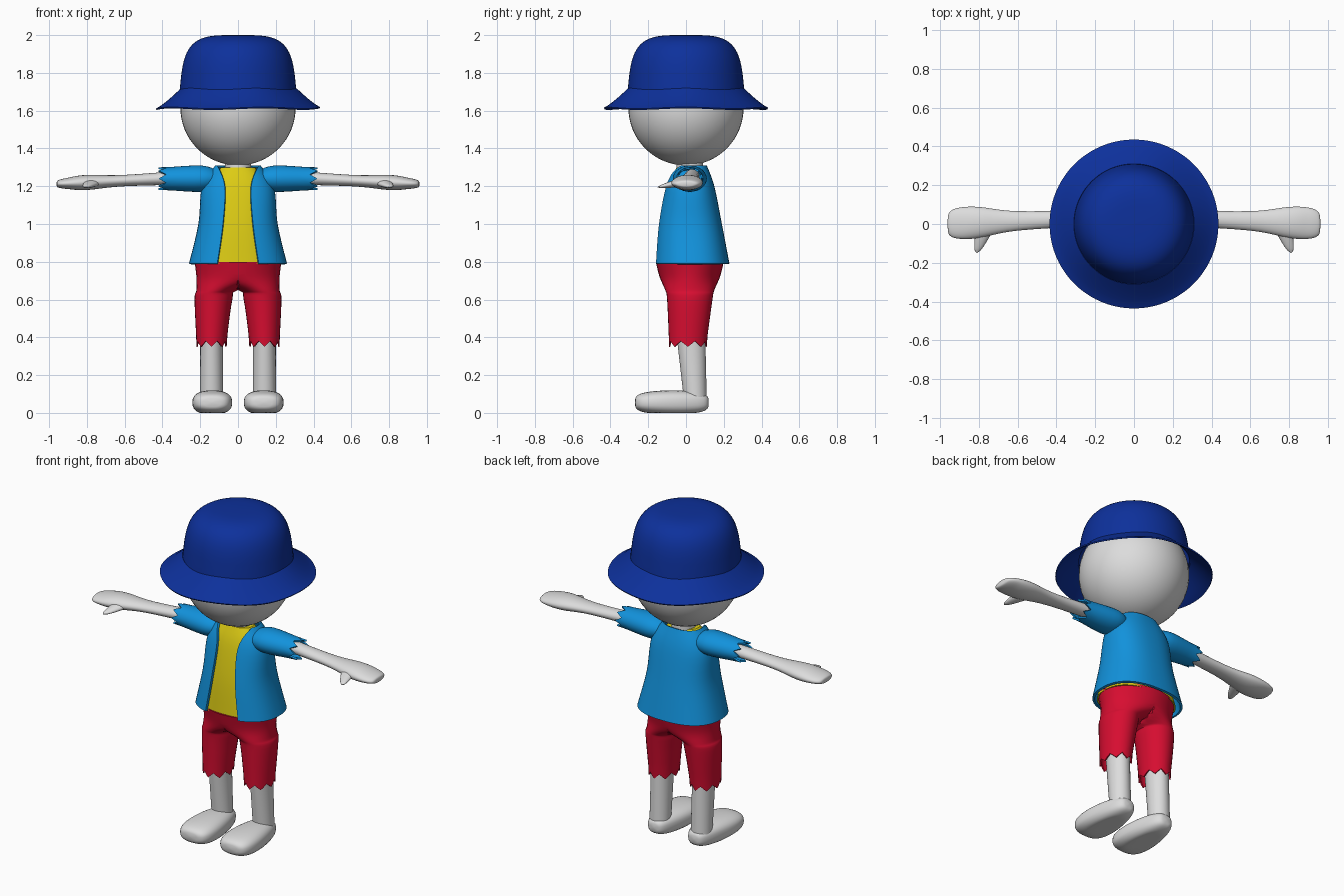
import bpy
import bmesh
import math
from mathutils import Vector

cube = bpy.data.objects.get("Cube")
if cube:
    bpy.data.objects.remove(cube, do_unlink=True)


def material(name, *rgb):
    mat = bpy.data.materials.new(name)
    mat.use_nodes = True
    mat.diffuse_color = (*rgb, 1)
    shader = next(n for n in mat.node_tree.nodes if n.type == 'BSDF_PRINCIPLED')
    shader.inputs["Base Color"].default_value = (*rgb, 1)
    shader.inputs["Roughness"].default_value = .8
    return mat


SKIN = material("pale grey", .72, .72, .72)
NAVY = material("navy blue", .004, .03, .33)
SKY = material("sky blue", .006, .29, .72)
YELLOW = material("yellow", .72, .6, .007)
RED = material("red", .68, .004, .03)


def smooth_path(sections, steps):
    """Hermite interpolation of the section values."""
    points = [Vector(s) for s in sections]
    last = len(points) - 1
    path = []
    for i in range(last):
        start, end = points[i], points[i + 1]
        leave = (end - points[max(i - 1, 0)]) / 2
        arrive = (points[min(i + 2, last)] - start) / 2
        for k in range(steps):
            f = k / steps
            g = 1 - f
            path.append(start * (g * g * (1 + 2 * f)) + leave * (f * g * g)
                        + end * (f * f * (1 + 2 * g)) - arrive * (f * f * g))
    return path + [points[last]]


def signed_power(value, exponent):
    return math.copysign(abs(value) ** exponent, value)


def finish(name, bm, mat, mirror=False, thick=0):
    mesh = bpy.data.meshes.new(name)
    bm.to_mesh(mesh)
    bm.free()
    mesh.materials.append(mat)
    obj = bpy.data.objects.new(name, mesh)
    bpy.context.scene.collection.objects.link(obj)
    if mirror:
        obj.modifiers.new("Mirror", 'MIRROR')
    if thick:
        solid = obj.modifiers.new("Solidify", 'SOLIDIFY')
        solid.thickness = thick
        solid.offset = -1
    bpy.ops.object.select_all(action='DESELECT')
    obj.select_set(True)
    bpy.context.view_layer.objects.active = obj
    bpy.ops.object.convert(target='MESH')
    bpy.ops.object.shade_smooth_by_angle(angle=math.radians(40))


def loft(name, mat, axis, sections, n=32, steps=5, power=2, floor=None,
         ragged_ring=None, ragged=0, bottom=True, top=True, wave=0, **options):
    """Skin rings (position, centre u, centre v, radius u, radius v[, gap])."""
    bm = bmesh.new()
    rings = []
    for t, cu, cv, ru, rv, *gap in smooth_path(sections, steps):
        ru, rv = max(ru, .001), max(rv, .001)
        first = math.asin((gap[0] / ru) ** (power / 2)) if gap else 0
        ring = []
        for j in range(n + len(gap)):
            a = first + 2 * (math.pi - first) * j / n
            co = Vector()
            co[axis] = t + wave * math.sin(5 * a)
            co[(axis + 1) % 3] = cu + ru * signed_power(math.sin(a), 2 / power)
            co[(axis + 2) % 3] = cv - rv * signed_power(math.cos(a), 2 / power)
            if floor is not None:
                co[floor] = max(0, co[floor])
            ring.append(bm.verts.new(co))
        rings.append(ring)
    # Ragged cloth edge
    if ragged:
        for j, v in enumerate(rings[ragged_ring]):
            v.co[axis] += ragged * abs(j % 4 - 2) / 2
    for low, high in zip(rings, rings[1:]):
        for j in range(n):
            k = (j + 1) % len(low)
            bm.faces.new((low[j], low[k], high[k], high[j]))
    if bottom:
        bm.faces.new(rings[0][::-1])
    if top:
        bm.faces.new(rings[-1])
    # Open the seam that the mirrored half closes
    if floor == 0:
        seam = [f for f in bm.faces if all(v.co.x < .0001 for v in f.verts)]
        bmesh.ops.delete(bm, geom=seam, context='FACES')
    finish(name, bm, mat, **options)


def fractions(count):
    return [k / count for k in range(count + 1)]


# Head and neck
bm = bmesh.new()
bmesh.ops.create_uvsphere(bm, u_segments=48, v_segments=32, radius=.305)
bmesh.ops.translate(bm, verts=bm.verts, vec=(0, 0, 1.615))
finish("head", bm, SKIN)
loft("neck", SKIN, 2, [(z, 0, .02, .07, .07) for z in (1.25, 1.36)], steps=1)

# Bucket hat: a tapered, square-shouldered dome over a flared brim
dome = []
for f in fractions(16):
    h = math.sin(f * math.pi / 2) ** .5
    r = (.31 - .03 * h) * (1 - h ** 4) ** .25
    dome.append((1.7 + .3 * h, 0, 0, r, r))
loft("hat_crown", NAVY, 2, dome, n=64, steps=1, bottom=False)
flare = []
for f in fractions(6):
    r = .435 - .125 * f
    flare.append((1.615 + .1 * f ** 1.2, 0, 0, r, r))
loft("hat_brim", NAVY, 2, flare, n=80, steps=1, bottom=False, top=False,
     wave=.004, thick=.008)

# Open shirt, with an undershirt that follows it inside
shirt = [(.79, 0, .03, .26, .2, .11), (1, 0, .02, .21, .17, .08),
         (1.2, 0, .02, .19, .13, .07), (1.31, 0, .02, .12, .09, .11)]
loft("open_shirt", SKY, 2, shirt, n=48, power=2.4, bottom=False, top=False,
     thick=.014)
loft("undershirt", YELLOW, 2,
     [(min(z, 1.3), x, y - .01, rx - .03, ry - .03) for z, x, y, rx, ry, _ in shirt],
     n=48, power=2.4)
loft("sleeves", SKY, 0,
     [(x, .02, 1.24, ry, rz) for x, ry, rz in
      ((.12, .07, .05), (.2, .09, .07), (.38, .07, .06))],
     ragged_ring=-1, ragged=.04, bottom=False, top=False, mirror=True, thick=.01)

# Arms with mitten hands and thumbs
loft("arms", SKIN, 0,
     [(x, .04 - .04 * x, 1.26 - .05 * x, ry, rz) for x, ry, rz in
      ((.2, .04, .04), (.6, .05, .03), (.8, .08, .04), (.9, .08, .03),
       (.95, .06, .02), (.96, .02, .01))], mirror=True)
thumb = []
for f in fractions(12):
    r = f ** .5
    thumb.append((.15 * f - .15, 1.195 + .03 * f, .81 - .05 * f, .025 * r, .05 * r))
loft("thumbs", SKIN, 1, thumb, n=20, steps=1, mirror=True)

# Ragged shorts: each leg widens into half of the hips
loft("shorts", RED, 2,
     [(.38, .14, .01, .08, .1), (.6, .13, .02, .1, .12), (.65, .11, .02, .11, .13),
      (.72, 0, .02, .22, .16), (.8, 0, .02, .23, .18)],
     floor=0, ragged_ring=0, ragged=-.03, bottom=False, mirror=True, thick=.008)

# Legs and flat-soled feet
loft("legs", SKIN, 2, [(.06, .14, .05, .06, .06), (.5, .14, .02, .06, .08)],
     mirror=True)
foot = []
for f in fractions(24):
    toe, bulge = math.cos(f * math.pi), abs(math.sin(f * math.pi)) ** .5
    foot.append((-.075 - .195 * toe, .055, .136,
                 .064 * bulge, (.1 + .025 * toe) * bulge))
loft("feet", SKIN, 1, foot, steps=1, power=2.6, floor=2, mirror=True)
